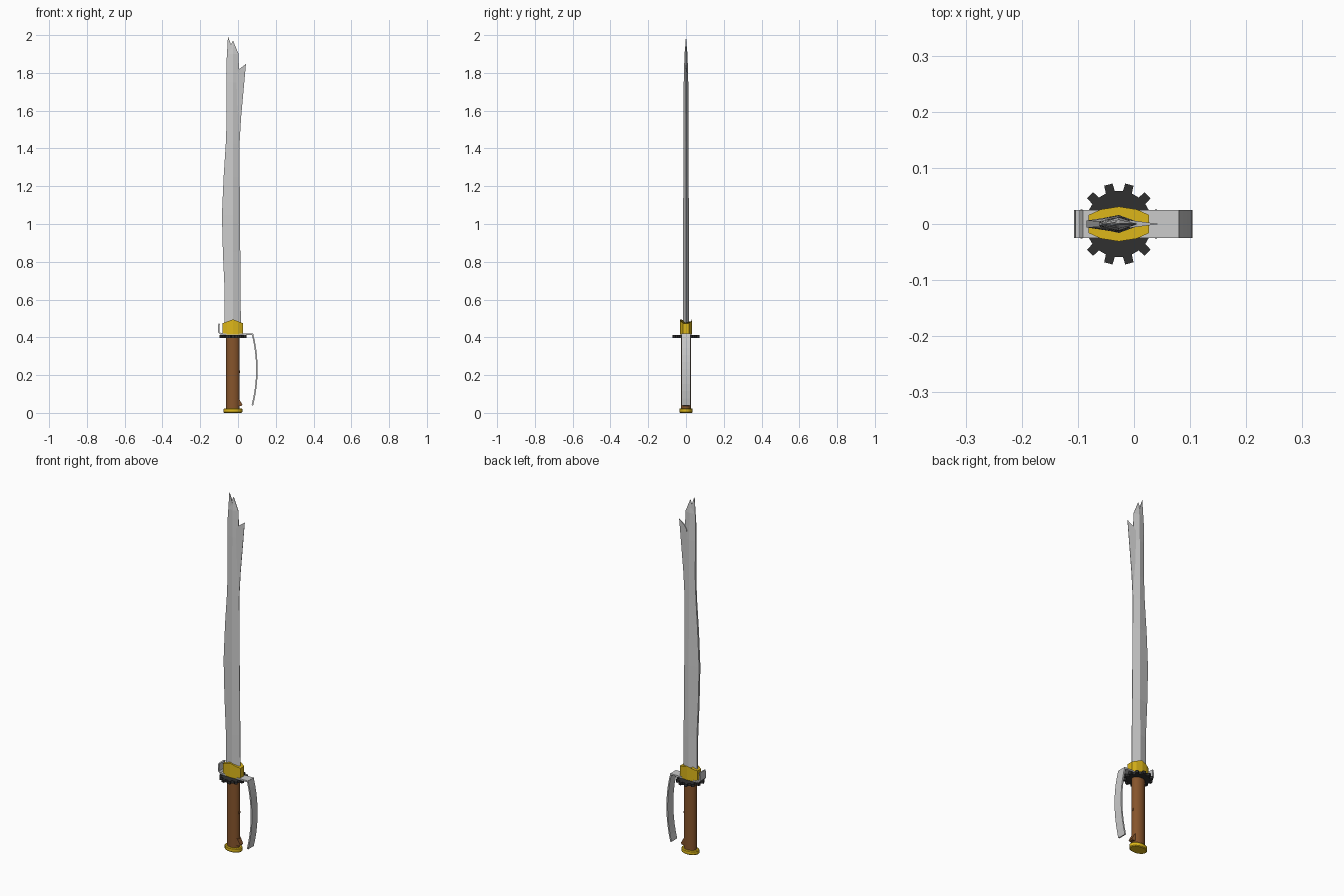
import bpy, bmesh, math

if "Cube" in bpy.data.objects:
    bpy.data.objects.remove(bpy.data.objects["Cube"])

CX = -0.027  # sword axis


def mat(name, rgb):
    m = bpy.data.materials.new(name)
    m.diffuse_color = (*rgb, 1)
    m.use_nodes = True
    m.node_tree.nodes["Principled BSDF"].inputs["Base Color"].default_value = m.diffuse_color
    return m


GOLD = mat("gold", (0.72, 0.47, 0.01))
WOOD = mat("wood", (0.24, 0.09, 0.025))
IRON = mat("iron", (0.03, 0.03, 0.03))


def make(name, verts, faces, material=None):
    me = bpy.data.meshes.new(name)
    me.from_pydata(verts, [], faces)
    bm = bmesh.new()
    bm.from_mesh(me)
    bmesh.ops.remove_doubles(bm, verts=bm.verts, dist=1e-5)
    bmesh.ops.recalc_face_normals(bm, faces=bm.faces)
    bm.to_mesh(me)
    bm.free()
    ob = bpy.data.objects.new(name, me)
    bpy.context.collection.objects.link(ob)
    if material:
        me.materials.append(material)
    return ob


def loft(name, rings, material=None):
    """Skin a list of equal-length rings and cap both ends."""
    n = len(rings[0])
    faces = [(r * n + i, r * n + (i + 1) % n, (r + 1) * n + (i + 1) % n, (r + 1) * n + i)
             for r in range(len(rings) - 1) for i in range(n)]
    faces += [tuple(range(n)), tuple(range((len(rings) - 1) * n, len(rings) * n))]
    return make(name, [v for r in rings for v in r], faces, material)


def ellipse(rx, ry, z, n=16, cx=CX):
    return [(cx + rx * math.cos(2 * math.pi * i / n), ry * math.sin(2 * math.pi * i / n), z)
            for i in range(n)]


def plate(name, pts, material=None):
    """Flat piece in the xz plane; each point is x, z, half thickness."""
    return loft(name, [[(x, -t, z) for x, z, t in pts], [(x, t, z) for x, z, t in pts]], material)


def smooth(ob):
    bpy.ops.object.select_all(action='DESELECT')
    ob.select_set(True)
    bpy.context.view_layer.objects.active = ob
    bpy.ops.object.shade_smooth_by_angle(angle=math.radians(35))


# Blade: blunt back on the left, central ridge, sharp edge on the right
rows = [  # z, back x, edge x, ridge half thickness, back half thickness
    (0.45, -0.071, 0.015, 0.016, 0.006), (0.65, -0.071, 0.014, 0.016, 0.006),
    (0.85, -0.080, 0.012, 0.015, 0.006), (1.05, -0.085, 0.010, 0.015, 0.006),
    (1.25, -0.076, 0.009, 0.014, 0.006), (1.42, -0.065, 0.008, 0.013, 0.005),
    (1.55, -0.060, 0.007, 0.013, 0.005), (1.75, -0.061, 0.006, 0.012, 0.004),
    (1.90, -0.058, 0.003, 0.008, 0.002), (1.97, -0.028, -0.026, 0.001, 0.001)]
loft("blade", [[(b, -k, z), (CX, -t, z), (e, -0.001, z), (e, 0.001, z), (CX, t, z), (b, k, z)]
               for z, b, e, t, k in rows])

# Split tips: back prong and flared edge barb
plate("back_prong", [(-0.061, 1.75, 0.004), (-0.030, 1.75, 0.009), (-0.030, 1.93, 0.005),
                     (-0.036, 1.945, 0.003), (-0.053, 1.995, 0.0005), (-0.062, 1.84, 0.003)])
plate("edge_barb", [(0.008, 1.42, 0.001), (0.016, 1.56, 0.001), (0.042, 1.847, 0.0005),
                    (0.006, 1.82, 0.005), (-0.008, 1.80, 0.007), (-0.004, 1.55, 0.004)])

# Collar: flattened prism with a peaked top
half = [(0.054, 0.016), (0.032, 0.026), (0, 0.031), (-0.032, 0.026), (-0.054, 0.016)]
outline = half + [(-x, -y) for x, y in half]
loft("collar", [[(CX + x, y, 0.415) for x, y in outline],
                [(CX + x, y, 0.495 - 0.38 * abs(x)) for x, y in outline]], GOLD)

# Gear-shaped guard disc with 12 teeth
gear = []
for i in range(12):
    a0 = math.radians(15 + 30 * i)
    for r, d in ((0.059, -8), (0.073, -6), (0.073, 6), (0.059, 8)):
        a = a0 + math.radians(d)
        gear.append((CX + r * math.cos(a), r * math.sin(a)))
loft("gear_guard", [[(x, y, z) for x, y in gear] for z in (0.397, 0.412)], IRON)


def strap(name, path, t=0.004, w=0.025):
    """Flat bar of width 2w swept along an xz path."""
    rings = []
    for i, (x, z) in enumerate(path):
        p, q = path[max(i - 1, 0)], path[min(i + 1, len(path) - 1)]
        dx, dz = q[0] - p[0], q[1] - p[1]
        l = math.hypot(dx, dz)
        nx, nz = -dz / l * t, dx / l * t
        rings.append([(x + nx, -w, z + nz), (x + nx, w, z + nz),
                      (x - nx, w, z - nz), (x - nx, -w, z - nz)])
    return loft(name, rings)


# Cross guard with upturned hook, and the bowed knuckle guard
strap("cross_guard", [(-0.100, 0.472), (-0.103, 0.445), (-0.102, 0.428), (-0.092, 0.419),
                      (-0.07, 0.417), (0.078, 0.417)])
bow = [(0.076 + 0.024 * (1 - ((z - 0.23) / 0.19) ** 2), z)
       for z in [0.42 - 0.38 * i / 10 for i in range(11)]]
strap("knuckle_guard", bow)

# Grip
smooth(loft("grip", [ellipse(0.036, 0.027, z, 24) for z in (0.02, 0.40)], WOOD))
plate("grip_spur", [(0.0, 0.08, 0.016), (0.009, 0.068, 0.014), (0.024, 0.042, 0.012),
                    (0.018, 0.036, 0.012), (0.0, 0.036, 0.016)], WOOD)
plate("grip_nub", [(0.0, 0.23, 0.008), (0.011, 0.222, 0.006), (0.011, 0.212, 0.006),
                   (0.0, 0.20, 0.008)], WOOD)

# Pommel
smooth(loft("pommel", [ellipse(a, b, z, 16) for a, b, z in
                       ((0.046, 0.031, 0), (0.050, 0.035, 0.004),
                        (0.050, 0.035, 0.020), (0.046, 0.031, 0.024))], GOLD))
